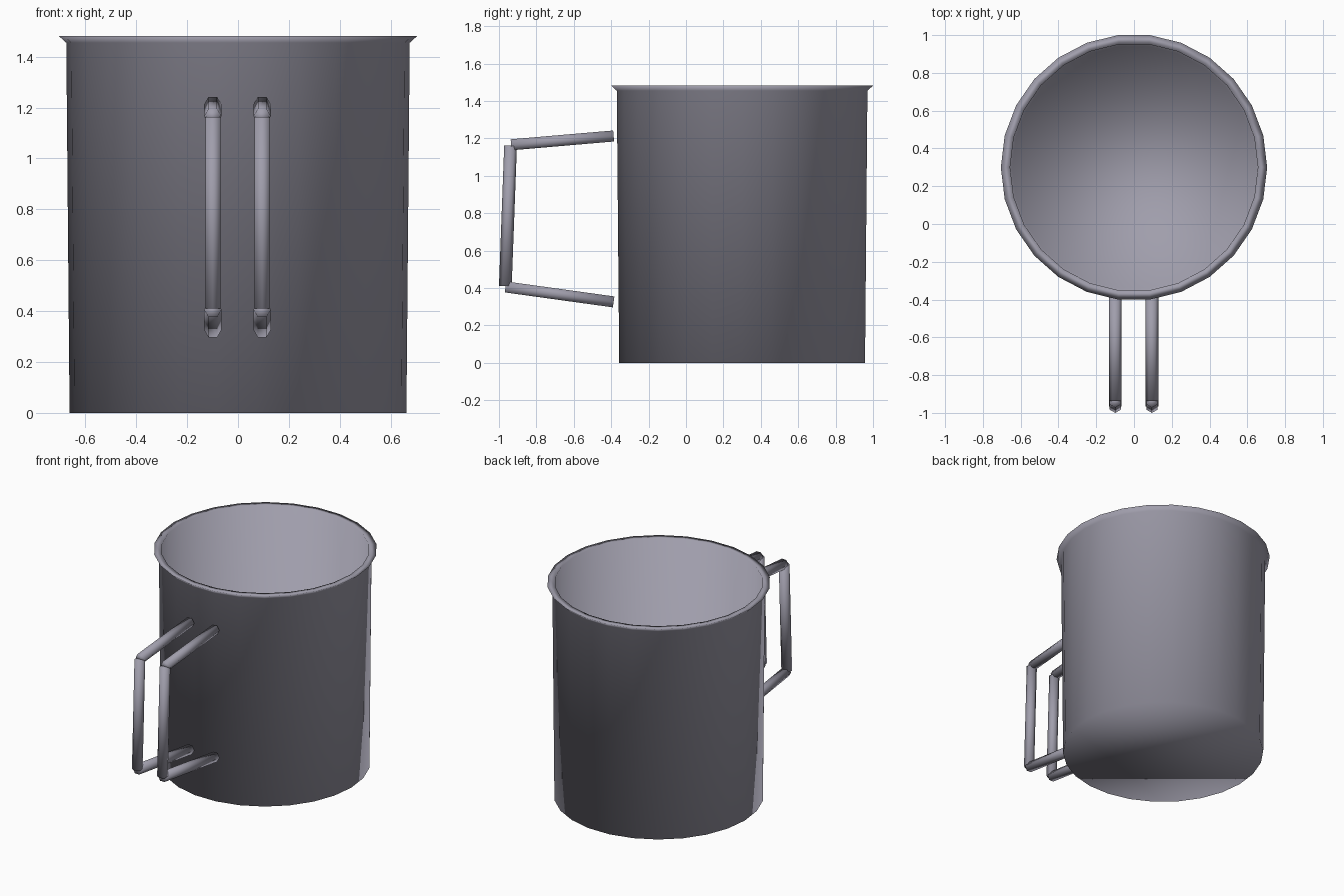
import bpy, bmesh
from math import sin, cos, pi
from mathutils import Vector

old = bpy.data.objects.get("Cube")
if old:
    bpy.data.objects.remove(old, do_unlink=True)

metal = bpy.data.materials.new("grey_metal")
metal.use_nodes = True
colour = (0.35, 0.34, 0.41, 1)
metal.diffuse_color = colour
metal.node_tree.nodes["Principled BSDF"].inputs["Base Color"].default_value = colour


def finish(name, bm):
    """Turn a bmesh into a smooth shaded metal object."""
    bmesh.ops.recalc_face_normals(bm, faces=bm.faces)
    for f in bm.faces:
        f.smooth = True
    mesh = bpy.data.meshes.new(name)
    bm.to_mesh(mesh)
    bm.free()
    mesh.materials.append(metal)
    obj = bpy.data.objects.new(name, mesh)
    bpy.context.collection.objects.link(obj)
    return obj


def loft(name, rings):
    """Skin a list of point rings and cap both ends."""
    bm = bmesh.new()
    loops = [[bm.verts.new(p) for p in ring] for ring in rings]
    n = len(loops[0])
    for a, b in zip(loops, loops[1:]):
        for i in range(n):
            j = (i + 1) % n
            bm.faces.new((a[i], a[j], b[j], b[i]))
    bm.faces.new(loops[0][::-1])
    bm.faces.new(loops[-1])
    return finish(name, bm)


def rod(name, start, end, turn=0.0, radius=0.034, sides=6):
    """Six-sided bar between two points; a corner points along x when turn is 0."""
    start, end = Vector(start), Vector(end)
    u = Vector((1, 0, 0))
    v = (end - start).normalized().cross(u)
    angles = [turn + 2 * pi * i / sides for i in range(sides)]
    offsets = [radius * (u * cos(a) + v * sin(a)) for a in angles]
    return loft(name, [[p + o for o in offsets] for p in (start, end)])


# Cup: outer wall, flared lip, inner wall and floor
SIDES = 26
CENTRE_Y = 0.30
profile = [(0.662, 0), (0.675, 1.455), (0.705, 1.482),
           (0.656, 1.482), (0.645, 0.02)]
loft("cup_body", [[(r * cos(2 * pi * i / SIDES),
                    CENTRE_Y + r * sin(2 * pi * i / SIDES), z)
                   for i in range(SIDES)] for r, z in profile])

# Pair of handles, each made of three straight bars
for side, x in (("left", 0.095), ("right", -0.099)):
    rod(side + "_handle_top", (x, -0.387, 1.213), (x, -0.935, 1.166))
    rod(side + "_handle_grip", (x, -0.938, 1.162), (x, -0.966, 0.41), turn=pi / 6)
    rod(side + "_handle_bottom", (x, -0.387, 0.326), (x, -0.965, 0.406))
